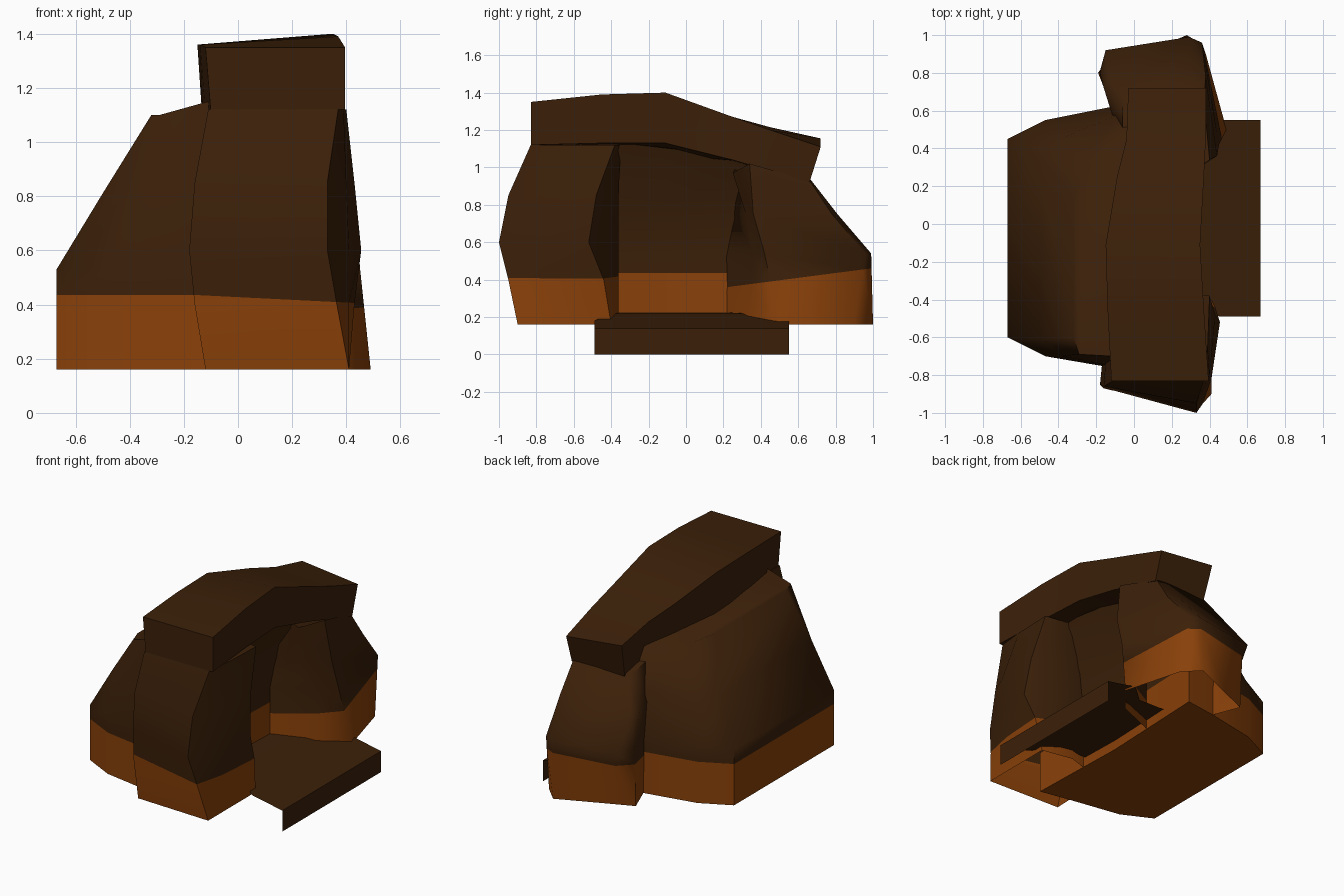
import bpy, bmesh, math
from mathutils import Vector

if "Cube" in bpy.data.objects:
    bpy.data.objects.remove(bpy.data.objects["Cube"])


def material(name, rgb):
    m = bpy.data.materials.new(name)
    m.diffuse_color = (*rgb, 1)
    m.use_nodes = True
    m.node_tree.nodes["Principled BSDF"].inputs["Base Color"].default_value = m.diffuse_color
    return m


DARK = material("dark brown stone", (0.044, 0.0142, 0.0027))
RUST = material("rust brown base", (0.250, 0.052, 0.0028))


def finish(name, bm, angle=62):
    bmesh.ops.recalc_face_normals(bm, faces=bm.faces)
    me = bpy.data.meshes.new(name)
    bm.to_mesh(me)
    bm.free()
    me.materials.append(DARK)
    me.materials.append(RUST)
    me.shade_smooth()
    me.set_sharp_from_angle(angle=math.radians(angle))
    ob = bpy.data.objects.new(name, me)
    bpy.context.collection.objects.link(ob)
    return ob


def loft(name, rings, cut=None, normal=(0, 0, 1), floor=True):
    """Skin closed rings; faces below the cut plane get the base colour."""
    bm = bmesh.new()
    vs = [[bm.verts.new(p) for p in r] for r in rings]
    n = len(vs[0])
    for a, b in zip(vs, vs[1:]):
        for i in range(n):
            j = (i + 1) % n
            bm.faces.new((a[i], a[j], b[j], b[i]))
    bm.faces.new(vs[-1])
    low = bm.faces.new(vs[0])
    bmesh.ops.recalc_face_normals(bm, faces=bm.faces)
    if not floor:
        bm.faces.remove(low)
    if cut:
        co, no = Vector(cut), Vector(normal).normalized()
        bmesh.ops.bisect_plane(bm, geom=bm.verts[:] + bm.edges[:] + bm.faces[:],
                               plane_co=co, plane_no=no, dist=1e-5)
        for f in bm.faces:
            f.material_index = int((f.calc_center_median() - co).dot(no) < 0)
    return finish(name, bm)


def level(z, pts):
    return [(x, y, z) for x, y in pts]


# Main mound: straight base, sloping back, overhanging recess wall on +x
base = [(-.67, -.60), (-.47, -.70), (-.12, -.76), (.09, -.80),
        (.07, -.1), (.10, .65), (-.12, .62), (-.47, .55), (-.67, .45)]
shoulder = [(-.50, -.61), (-.38, -.70), (-.12, -.75), (.12, -.76),
            (.11, -.1), (.12, .60), (-.10, .57), (-.37, .46), (-.50, .34)]
top = [(-.32, -.60, 1.10), (-.29, -.69, 1.10), (-.11, -.70, 1.15), (.24, -.70, 1.17),
       (.25, -.1, 1.15), (.25, .48, 1.04), (-.05, .48, 1.06), (-.26, .30, 1.08), (-.32, .16, 1.10)]
loft("main_mound", [level(.16, base), level(.53, base), level(.81, shoulder), top],
     cut=(0, 0, .435))

# Front boulder, bulging at mid height, open underneath
loft("front_boulder", [
    level(.16, [(-.12, -.88), (.41, -.90), (.41, -.65), (.41, -.40), (.20, -.36), (-.10, -.45)]),
    level(.40, [(-.16, -.87), (.365, -.95), (.41, -.74), (.43, -.44), (.20, -.36), (-.12, -.45)]),
    level(.60, [(-.18, -.85), (.33, -1.0), (.41, -.82), (.455, -.52), (.20, -.36), (-.14, -.45)]),
    level(.85, [(-.16, -.86), (.33, -.95), (.40, -.80), (.43, -.48), (.22, -.36), (-.13, -.45)]),
    level(1.12, [(-.11, -.83), (.37, -.83), (.39, -.65), (.40, -.38), (.20, -.35), (-.10, -.40)]),
], cut=(-.15, 0, .435), normal=(.05, 0, 1), floor=False)

# Rear boulder, leaning inwards towards the top, open underneath
loft("rear_boulder", [
    level(.16, [(.03, .20), (-.12, .62), (-.19, .80), (0, .88),
                (.28, 1.0), (.38, .90), (.49, .50), (.35, .33)]),
    level(.54, [(.05, .20), (-.12, .60), (-.18, .80), (-.15, .92),
                (.29, .99), (.36, .96), (.45, .42), (.32, .36)]),
    level(.75, [(.08, .25), (-.11, .56), (-.16, .72), (-.12, .76),
                (.30, .81), (.38, .78), (.44, .36), (.30, .32)]),
    [(.12, .28, 1.02), (-.06, .50, .98), (-.06, .62, .95), (-.02, .65, .94),
     (.30, .67, .93), (.37, .66, .93), (.40, .34, 1.02), (.27, .25, .97)],
], cut=(0, .45, .39), normal=(0, -.13, 1), floor=False)

# Lintel: box swept along y: y, left x, right x, bottom left/right, top left/right
lintel = [(-.83, -.12, .395, 1.11, 1.12, 1.35, 1.35), (-.45, -.14, .37, 1.10, 1.13, 1.36, 1.39),
          (-.11, -.15, .35, 1.06, 1.13, 1.36, 1.40), (.25, -.09, .37, 1.03, 1.04, 1.27, 1.27),
          (.45, -.04, .38, .98, .98, 1.215, 1.20), (.69, -.03, .38, .92, .92, 1.155, 1.11)]
rings = []
for i, (y, l, r, bl, br, tl, tr) in enumerate(lintel):
    d = .03 if i == len(lintel) - 1 else 0      # slanted rear end
    rings.append([(l + .02, y - d, bl), (r, y - d, br), (r, y + d, tr), (l, y + d, tl)])
loft("lintel", rings)

# Doorstep: thin open sheet, front edge plus gently rising top
bm = bmesh.new()
rows = [(.67, 0, -.49, .55), (.67, .14, -.49, .55), (.45, .182, -.49, .55),
        (.28, .22, -.38, .39), (.07, .225, -.38, .39)]
vs = [[bm.verts.new((x, y, z)) for y in (y0, y1)] for x, z, y0, y1 in rows]
for a, b in zip(vs, vs[1:]):
    bm.faces.new((a[0], a[1], b[1], b[0]))
step = finish("doorstep", bm)
if step.data.polygons[0].normal.x < 0:
    step.data.flip_normals()
